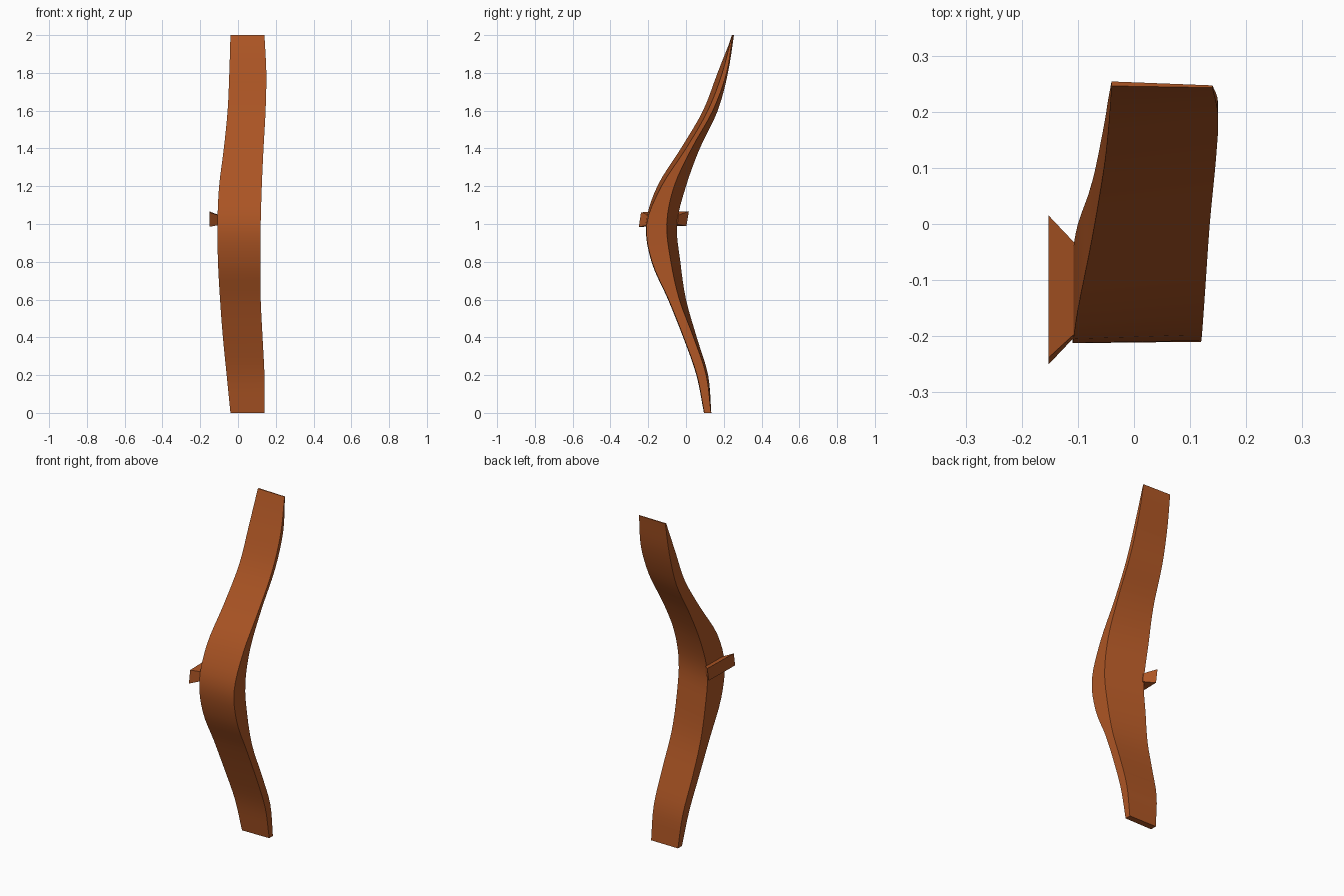
import bpy, bmesh
from mathutils import Vector

if "Cube" in bpy.data.objects:
    bpy.data.objects.remove(bpy.data.objects["Cube"])

wood = bpy.data.materials.new("warm brown wood")
wood.diffuse_color = (0.42, 0.092, 0.018, 1)
wood.use_nodes = True
wood.node_tree.nodes["Principled BSDF"].inputs["Base Color"].default_value = wood.diffuse_color


def make_object(name, rings):
    """Loft four-cornered rings into a closed solid."""
    bm = bmesh.new()
    loops = [[bm.verts.new(p) for p in ring] for ring in rings]
    for a, b in zip(loops, loops[1:]):
        for i in range(4):
            j = (i + 1) % 4
            bm.faces.new((a[i], a[j], b[j], b[i]))
    bm.faces.new(loops[0][::-1])
    bm.faces.new(loops[-1])
    bmesh.ops.recalc_face_normals(bm, faces=bm.faces)
    mesh = bpy.data.meshes.new(name)
    bm.to_mesh(mesh)
    bm.free()
    mesh.materials.append(wood)
    obj = bpy.data.objects.new(name, mesh)
    bpy.context.collection.objects.link(obj)
    return obj


# Curved limb stations: z, left x, right x, then y of front-left, front-right,
# back-right and back-left corners
stations = [
    (0.0, -0.04, 0.14, 0.095, 0.097, 0.132, 0.134),
    (0.2, -0.06, 0.14, 0.055, 0.058, 0.107, 0.117),
    (0.4, -0.08, 0.13, -0.015, -0.012, 0.04, 0.057),
    (0.6, -0.095, 0.12, -0.095, -0.092, -0.035, 0.0),
    (0.8, -0.106, 0.118, -0.183, -0.18, -0.08, -0.03),
    (1.0, -0.109, 0.12, -0.212, -0.208, -0.102, -0.048),
    (1.2, -0.10, 0.126, -0.152, -0.13, -0.063, 0.0),
    (1.4, -0.075, 0.135, -0.027, 0.0, 0.03, 0.073),
    (1.6, -0.055, 0.146, 0.09, 0.115, 0.142, 0.168),
    (1.8, -0.046, 0.15, 0.167, 0.192, 0.215, 0.222),
    (2.0, -0.04, 0.14, 0.246, 0.243, 0.247, 0.254),
]


def smooth_path(pts, steps):
    """Catmull-Rom interpolation between stations."""
    pts = [Vector(p) for p in pts]
    ext = [2 * pts[0] - pts[1]] + pts + [2 * pts[-1] - pts[-2]]
    out = []
    for k in range(1, len(ext) - 2):
        a, b, c, d = ext[k - 1:k + 3]
        for s in range(steps):
            t = s / steps
            out.append((2 * b + (c - a) * t + (2 * a - 5 * b + 4 * c - d) * t * t
                        + (3 * b - a - 3 * c + d) * t ** 3) * 0.5)
    return out + [pts[-1]]


rings = []
for z, xl, xr, fl, fr, br, bl in smooth_path(stations, 4):
    rings.append([(xl, fl, z), (xr, fr, z), (xr, br, z), (xl, bl, z)])
limb = make_object("curved_limb", rings)

# Flared peg on the left side
peg = make_object("side_peg", [
    [(-0.10, -0.195, 0.995), (-0.10, -0.045, 0.998), (-0.10, -0.04, 1.047), (-0.10, -0.19, 1.045)],
    [(-0.152, -0.25, 0.985), (-0.152, 0.002, 0.989), (-0.152, 0.015, 1.067), (-0.152, -0.238, 1.062)],
])

# Smooth along the length, sharp at the corners
bpy.context.view_layer.objects.active = limb
limb.select_set(True)
bpy.ops.object.shade_smooth_by_angle(angle=0.5)
